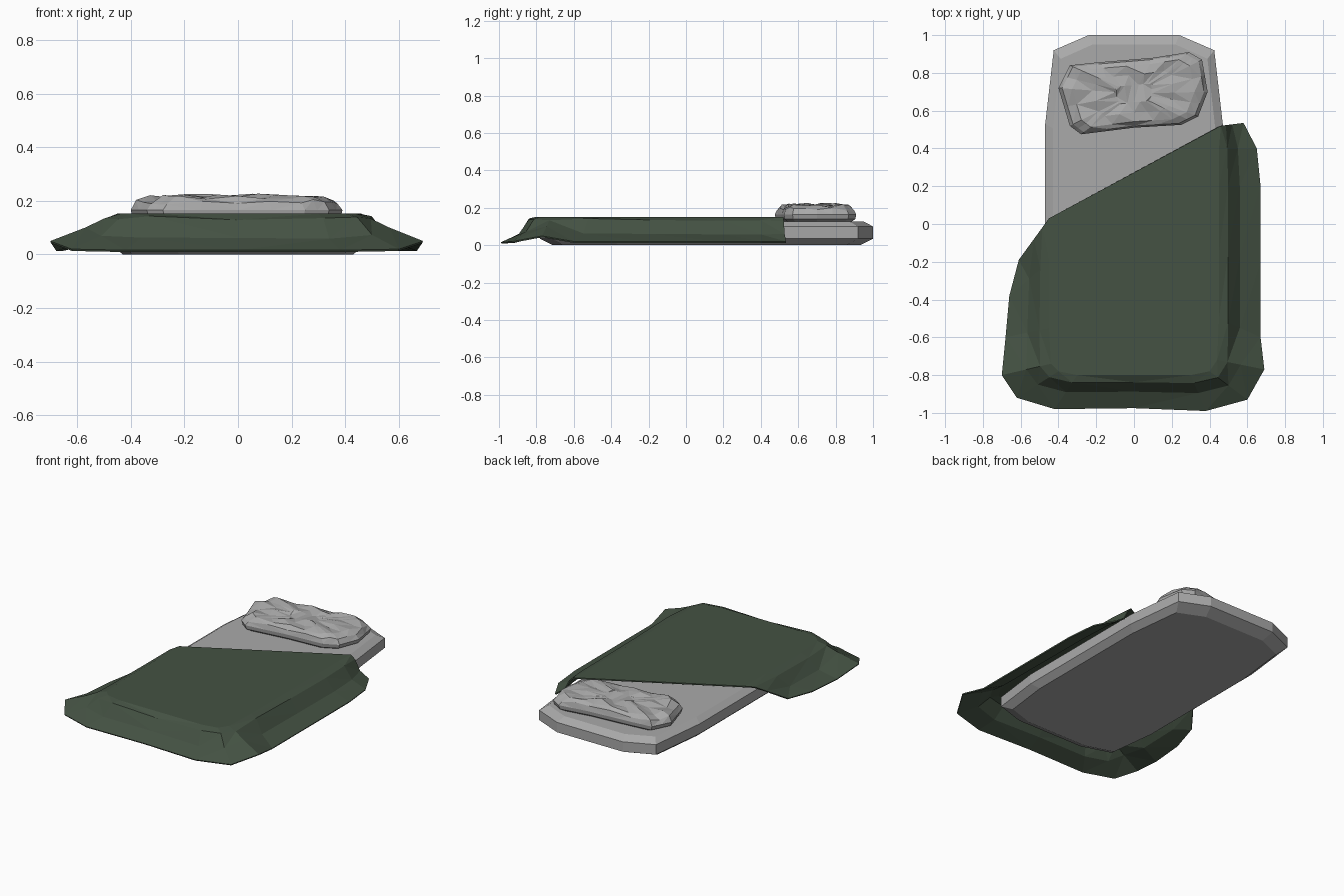
import bpy, bmesh, math, random
from mathutils import Vector

if "Cube" in bpy.data.objects:
    bpy.data.objects.remove(bpy.data.objects["Cube"])
random.seed(4)


def material(name, rgb):
    m = bpy.data.materials.new(name)
    m.diffuse_color = (*rgb, 1)
    m.use_nodes = True
    m.node_tree.nodes["Principled BSDF"].inputs["Base Color"].default_value = m.diffuse_color
    return m


GREY = material("light grey", (0.40, 0.40, 0.40))
GREEN = material("dark green", (0.058, 0.084, 0.056))


def loft(name, rings, mat, closed=True, bottom=True, triangulate=False):
    """Join rings of points from the first to the last and cap the last one."""
    bm = bmesh.new()
    vr = [[bm.verts.new(p) for p in r] for r in rings]
    n = len(vr[0])
    for a, b in zip(vr, vr[1:]):
        for i in range(n if closed else n - 1):
            j = (i + 1) % n
            bm.faces.new((a[i], a[j], b[j], b[i]))
    top = bm.faces.new(vr[-1])
    if bottom:
        bm.faces.new(vr[0][::-1])
    top.normal_update()
    bm.normal_update()
    if top.normal.z < 0:
        bmesh.ops.reverse_faces(bm, faces=bm.faces[:])
    if triangulate:
        bmesh.ops.triangulate(bm, faces=bm.faces[:])
    me = bpy.data.meshes.new(name)
    bm.to_mesh(me)
    bm.free()
    me.materials.append(mat)
    ob = bpy.data.objects.new(name, me)
    bpy.context.collection.objects.link(ob)
    return ob


# mattress: mirrored half outline, bevelled top and bottom
half = [(0.24, -0.78), (0.43, -0.72), (0.47, -0.4), (0.47, 0.53), (0.425, 0.92), (0.24, 1.0)]
outline = half + [(-x, y) for x, y in reversed(half)]
cy = 0.11


def mattress_ring(z, dx, dy):
    return [(x * (1 - dx / 0.47), cy + (y - cy) * (1 - dy / 0.89), z) for x, y in outline]


loft("mattress", [mattress_ring(0.0, 0.04, 0.07), mattress_ring(0.035, 0, 0),
                  mattress_ring(0.1, 0, 0), mattress_ring(0.127, 0.04, 0.05)], GREY)

# pillow: crumpled rounded block with diagonal creases
corners = [(-0.34, 0.52), (-0.28, 0.475), (0.0, 0.51), (0.25, 0.525), (0.34, 0.57), (0.39, 0.7),
           (0.36, 0.87), (0.29, 0.91), (0.1, 0.88), (-0.2, 0.855), (-0.34, 0.84), (-0.40, 0.72)]
pts = []
for i, p in enumerate(corners):
    a, b = Vector(p), Vector(corners[(i + 1) % len(corners)])
    pts += [a, a.lerp(b, 0.5)]
mid = Vector((0, 0.69))
rings = []
for s, z in ((0.86, 0.122), (0.98, 0.14), (1.0, 0.165), (0.95, 0.195), (0.82, 0.212), (0.55, 0.216), (0.25, 0.216)):
    ring = []
    for p in pts:
        q = mid + (p - mid) * s
        d = q.y + 0.45 * q.x
        w = 0.008 * math.sin(d * 48) + random.uniform(-0.003, 0.003) if z > 0.19 else 0
        ring.append((q.x, q.y, z + w))
    rings.append(ring)
loft("pillow", rings, GREY, triangulate=True)

# blanket: flat top with a slanted back edge, draping down on three sides
# each entry: edge of the flat top (x, y), hem (x, y, z)
drape = [((-0.45, 0.03), (-0.61, -0.19, 0.03)), ((-0.45, -0.2), (-0.66, -0.38, 0.02)),
         ((-0.45, -0.55), (-0.68, -0.6, 0.02)), ((-0.44, -0.74), (-0.70, -0.80, 0.05)),
         ((-0.40, -0.78), (-0.62, -0.92, 0.02)), ((-0.3, -0.80), (-0.42, -0.98, 0.016)),
         ((0, -0.80), (0, -0.975, 0.016)), ((0.3, -0.80), (0.38, -0.99, 0.016)),
         ((0.40, -0.78), (0.6, -0.93, 0.02)), ((0.44, -0.72), (0.69, -0.77, 0.05)),
         ((0.45, -0.5), (0.67, -0.6, 0.02)), ((0.45, -0.15), (0.67, -0.2, 0.02)),
         ((0.45, 0.2), (0.67, 0.2, 0.02)), ((0.45, 0.4), (0.65, 0.40, 0.02)),
         ((0.46, 0.52), (0.58, 0.535, 0.02))]
straight = (0, 3, 9)
rings = []
for t, z in ((1, None), (0.5, 0.065), (0.22, 0.135), (0, 0.152)):
    ring = []
    for i, (a, b) in enumerate(drape):
        p = Vector(a).lerp(Vector(b[:2]), t)
        h = b[2] if z is None else z
        if i in straight and t == 0.5:
            h = 0.1
        elif 0 < t < 1:
            h += random.uniform(-0.008, 0.008)
        ring.append((p.x, p.y, h))
    rings.append(ring)
blanket = loft("blanket", rings, GREEN, closed=False, bottom=False, triangulate=True)
mod = blanket.modifiers.new("thickness", 'SOLIDIFY')
mod.thickness = 0.008
mod.offset = -1
